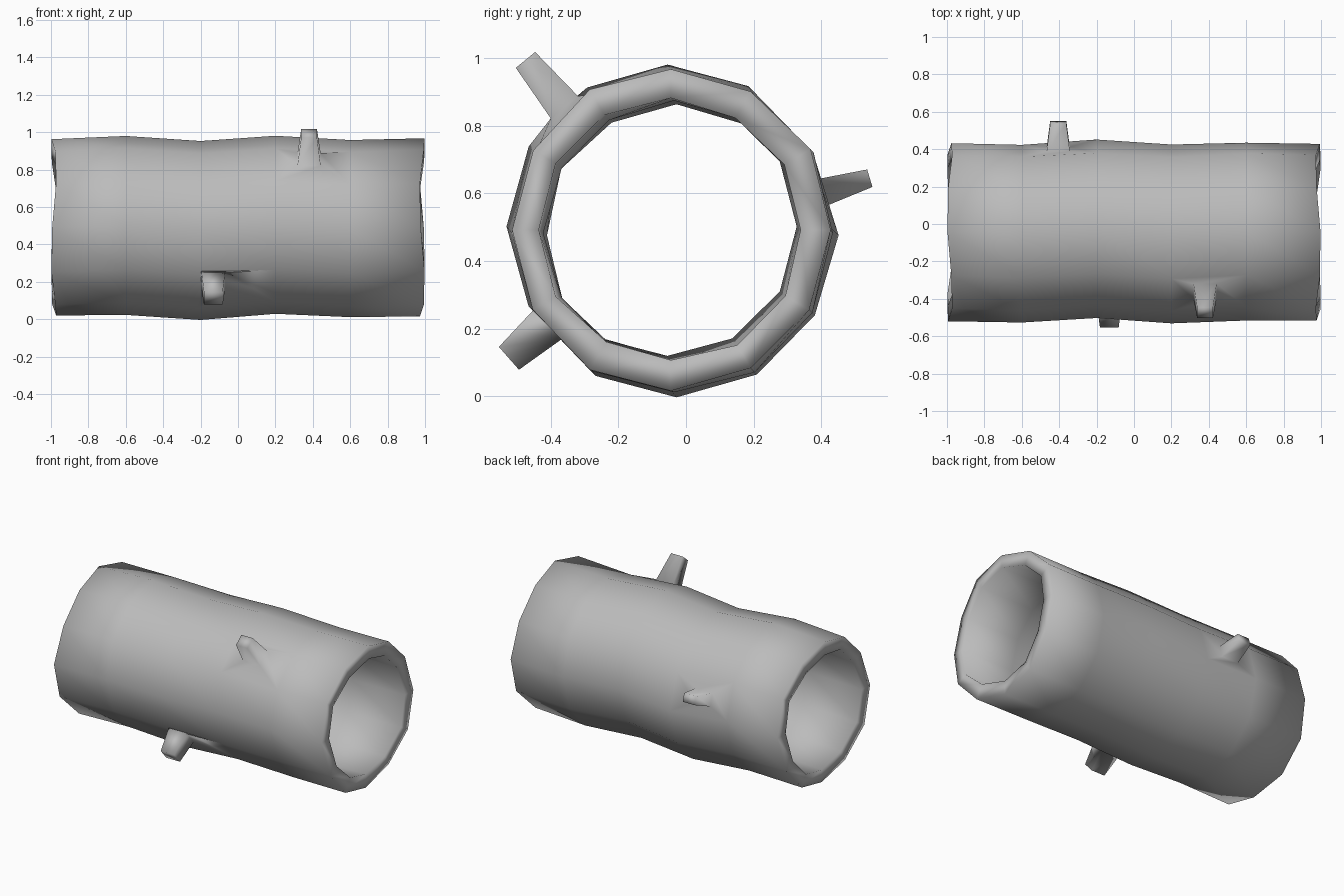
import bpy, bmesh, random
from math import sin, cos, radians
from mathutils import Vector

cube = bpy.data.objects.get("Cube")
if cube:
    bpy.data.objects.remove(cube)

random.seed(4)
SIDES = 12
RADIUS, BORE = 0.475, 0.388
# Trunk stations: x, centre y, centre z
STATIONS = [(-0.985, -0.04, 0.492), (-0.6, -0.048, 0.5), (-0.2, -0.028, 0.476),
            (0.2, -0.055, 0.502), (0.6, -0.035, 0.483), (0.985, -0.045, 0.492)]

bark = bpy.data.materials.new("bark_grey")
bark.use_nodes = True
grey = (0.5, 0.5, 0.5, 1)
bark.diffuse_color = grey
bark.node_tree.nodes["Principled BSDF"].inputs["Base Color"].default_value = grey

bm = bmesh.new()


def add_ring(station, radius):
    """One uneven ring of the trunk wall; the end rings get a ragged x."""
    x, y, z = station
    ring = []
    for i in range(SIDES):
        a = radians(i * 360 / SIDES)
        r = radius + random.uniform(-0.006, 0.006)
        rag = 0.015 * cos(3 * a + x) if abs(x) > 0.9 else 0
        ring.append(bm.verts.new((x + rag, y + r * cos(a), z + r * sin(a))))
    return ring


# Hollow trunk: outer skin, then back along the bore, closed at both rims
rings = [add_ring(s, RADIUS) for s in STATIONS]
rings += [add_ring(s, BORE) for s in reversed(STATIONS)]
wall = {}
for k, ring in enumerate(rings):
    after = rings[(k + 1) % len(rings)]
    for i in range(SIDES):
        j = (i + 1) % SIDES
        wall[k, i] = bm.faces.new((ring[i], after[i], after[j], ring[j]))
bmesh.ops.recalc_face_normals(bm, faces=bm.faces[:])


def place(face, centre, side, half_x, half_side):
    """Move a quad's corners to a rectangle spanned by x and side."""
    mid = face.calc_center_median()
    for v in face.verts:
        d = v.co - mid
        sx = 1 if d.x > 0 else -1
        st = 1 if d.dot(side) > 0 else -1
        v.co = centre + Vector((sx * half_x, 0, 0)) + side * (st * half_side)


def add_stub(face, x, base, tip, half_base, half_tip):
    """Grow a tapered branch stub out of one wall panel."""
    b, t = Vector((x, *base)), Vector((x, *tip))
    side = Vector((1, 0, 0)).cross(t - b).normalized()
    for centre, hx, hs in ((b, *half_base), (t, *half_tip)):
        bmesh.ops.inset_individual(bm, faces=[face], thickness=0.02)
        place(face, centre, side, hx, hs)


# Branch stubs: upper front, back, lower front
add_stub(wall[3, 4], 0.38, (-0.36, 0.855), (-0.475, 0.995), (0.062, 0.052), (0.042, 0.037))
add_stub(wall[1, 0], -0.405, (0.4, 0.602), (0.544, 0.645), (0.062, 0.042), (0.043, 0.027))
add_stub(wall[2, 7], -0.132, (-0.41, 0.212), (-0.524, 0.112), (0.064, 0.06), (0.05, 0.045))

mesh = bpy.data.meshes.new("hollow_log")
bm.to_mesh(mesh)
bm.free()
mesh.materials.append(bark)
for p in mesh.polygons:
    p.use_smooth = True
log = bpy.data.objects.new("hollow_log", mesh)
bpy.context.collection.objects.link(log)
